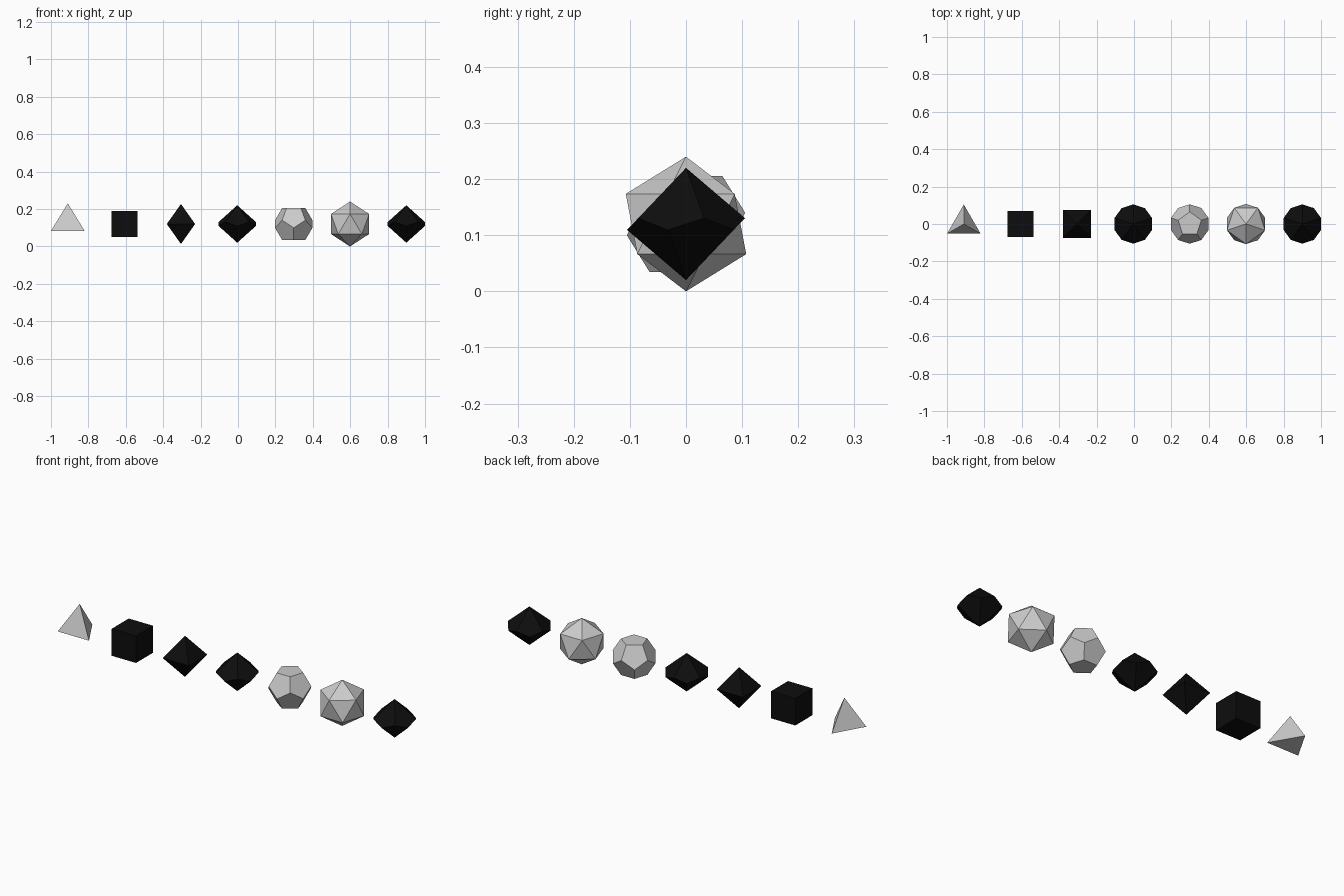
import bpy, bmesh, math

if "Cube" in bpy.data.objects:
    bpy.data.objects.remove(bpy.data.objects["Cube"])

Z0 = 0.12  # common height of the dice centres

black = bpy.data.materials.new("black")
black.diffuse_color = (0.004, 0.004, 0.004, 1)
black.use_nodes = True
black.node_tree.nodes["Principled BSDF"].inputs["Base Color"].default_value = black.diffuse_color


def die(name, x, rings, mat=None):
    """Convex solid through rings of (count, radius, height, start angle)."""
    bm = bmesh.new()
    for n, r, z, deg in rings:
        for k in range(n):
            a = math.radians(deg) + 2 * math.pi * k / n
            bm.verts.new((r * math.cos(a), r * math.sin(a), z))
    bmesh.ops.convex_hull(bm, input=bm.verts[:])
    # merge coplanar triangles into the true faces
    bmesh.ops.dissolve_limit(bm, angle_limit=math.radians(2),
                             verts=bm.verts[:], edges=bm.edges[:])
    bmesh.ops.recalc_face_normals(bm, faces=bm.faces[:])
    me = bpy.data.meshes.new(name)
    bm.to_mesh(me)
    bm.free()
    if mat:
        me.materials.append(mat)
    ob = bpy.data.objects.new(name, me)
    ob.location = (x, 0, Z0)
    bpy.context.collection.objects.link(ob)
    return ob


# four-sided die
a = 0.18
h = a * math.sqrt(2 / 3)
die("four_sided_die", -0.91, [(3, a / math.sqrt(3), -h / 4, 90), (1, 0, 3 * h / 4, 0)])

# six-sided die
s = 0.07
die("six_sided_die", -0.607, [(4, s * math.sqrt(2), z, 45) for z in (-s, s)], black)

# eight-sided die
r = 0.107
die("eight_sided_die", -0.305, [(1, 0, r, 0), (4, r, 0, 45), (1, 0, -r, 0)], black)

# two ten-sided dice (kite faces, zigzag waist)
c = math.cos(math.radians(36))
apex, waist = 0.1, 0.105
zig = apex * (1 - c) / (1 + c)
for name, x in (("ten_sided_die", -0.004), ("percentile_die", 0.9)):
    die(name, x, [(1, 0, apex, 0), (5, waist, zig, 90),
                  (5, waist, -zig, -90), (1, 0, -apex, 0)], black)

# twelve-sided die
r = 0.1073
die("twelve_sided_die", 0.298, [(5, 0.60706 * r, 0.79465 * r, 90), (5, 0.98225 * r, 0.18759 * r, 90),
                                (5, 0.98225 * r, -0.18759 * r, -90), (5, 0.60706 * r, -0.79465 * r, -90)])

# twenty-sided die
r = 0.12
q = r / math.sqrt(5)
die("twenty_sided_die", 0.599, [(1, 0, r, 0), (5, 2 * q, q, -90), (5, 2 * q, -q, 90), (1, 0, -r, 0)])
